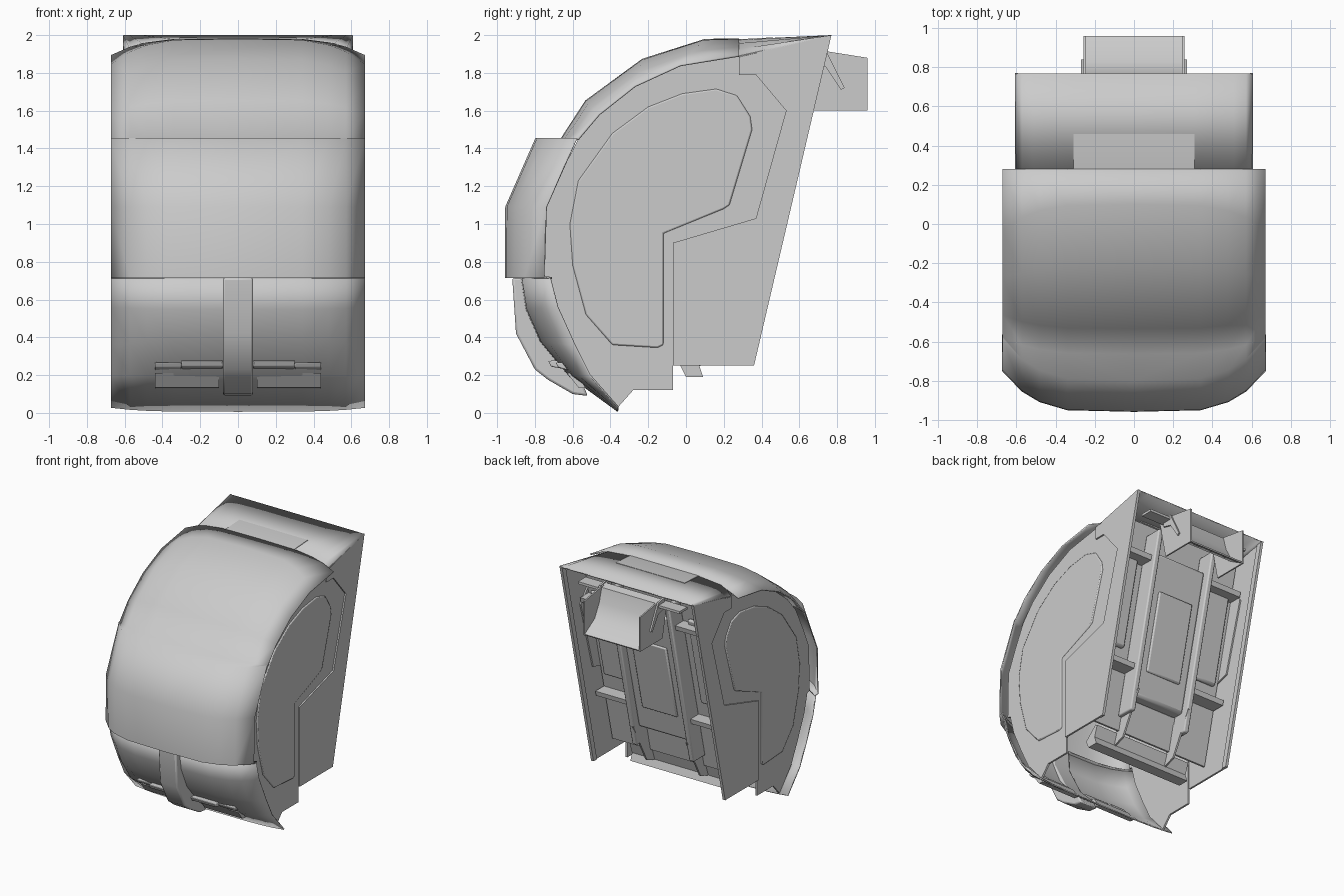
import bpy, bmesh
from mathutils import Vector


def finish(name, bm, mirror=False, bevel=0.0, thick=0.0, angle=0.6):
    bmesh.ops.remove_doubles(bm, verts=bm.verts, dist=1e-5)
    bmesh.ops.recalc_face_normals(bm, faces=bm.faces)
    me = bpy.data.meshes.new(name)
    bm.to_mesh(me)
    bm.free()
    ob = bpy.data.objects.new(name, me)
    bpy.context.collection.objects.link(ob)
    if mirror:
        ob.modifiers.new("Mirror", 'MIRROR').use_clip = True
    if thick:
        s = ob.modifiers.new("Thickness", 'SOLIDIFY')
        s.thickness, s.offset = thick, 0
    if bevel:
        b = ob.modifiers.new("Bevel", 'BEVEL')
        b.width, b.segments = bevel, 2
    bpy.ops.object.select_all(action='DESELECT')
    ob.select_set(True)
    bpy.context.view_layer.objects.active = ob
    bpy.ops.object.shade_smooth_by_angle(angle=angle)
    return ob


def prism(name, pts, x0, x1, mirror=False, bevel=0.0):
    """Extrude a (y, z) polygon from x0 to x1."""
    bm = bmesh.new()
    f = bm.faces.new([bm.verts.new((x0, y, z)) for y, z in pts])
    g = bmesh.ops.extrude_face_region(bm, geom=[f])
    for v in g['geom']:
        if isinstance(v, bmesh.types.BMVert):
            v.co.x = x1
    return finish(name, bm, mirror, bevel)


def loft(name, rows, xs, blend, thick=0.01, angle=0.6):
    """Sheet between centre and rim profiles; rows hold (centre, rim) points."""
    bm = bmesh.new()
    grid = []
    for c, r in rows:
        c, r = Vector(c), Vector(r)
        grid.append([bm.verts.new((x, *r.lerp(c, t))) for x, t in zip(xs, blend)])
    for a, b in zip(grid, grid[1:]):
        for i in range(len(xs) - 1):
            bm.faces.new((a[i], a[i + 1], b[i + 1], b[i]))
    return finish(name, bm, True, 0, thick, angle)


def back(z, d=0.0):
    """Point on the slanted rear plane, moved forward by d."""
    return (0.36 + (z - 0.25) * 0.2343 - d, z)


def slab(name, z0, z1, d0, d1, x0, x1, mirror=True, bevel=0.0):
    """Block parallel to the slanted rear plane."""
    return prism(name, [back(z0, d0), back(z1, d0), back(z1, d1), back(z0, d1)],
                 x0, x1, mirror, bevel)


# Curved front shell in three courses, with chamfered corners
XS = [0, 0.34, 0.48, 0.57, 0.67]
BL = [1, 0.96, 0.76, 0.5, 0]
lower_c = [(-0.36, 0.01), (-0.62, 0.2), (-0.77, 0.38), (-0.845, 0.55), (-0.87, 0.715)]
lower_r = [(-0.36, 0.03), (-0.51, 0.2), (-0.59, 0.36), (-0.68, 0.56), (-0.72, 0.715)]
upper_c = [(-0.66, 1.45), (-0.53, 1.65), (-0.23, 1.87), (0.1, 1.975), (0.28, 1.978)]
upper_r = [(-0.57, 1.45), (-0.46, 1.58), (-0.27, 1.73), (-0.03, 1.84), (0.28, 1.89)]
band = [((-0.84, 0.715), (-0.71, 0.715)), ((-0.955, 0.718), (-0.75, 0.718)),
        ((-0.952, 1.09), (-0.74, 1.09)), ((-0.795, 1.45), (-0.58, 1.45))]
loft("lower_shell", list(zip(lower_c, lower_r)), XS, BL)
loft("front_band_and_upper_shell", band + list(zip(upper_c, upper_r)), XS, BL, angle=1.25)

# Roof behind the shell
loft("roof", [((0.28, 1.972), (0.28, 1.88)), ((0.768, 1.995), (0.768, 1.995))],
     [0, 0.31, 0.51, 0.57, 0.605], [1, 0.97, 0.78, 0.45, 0])
prism("roof_tab", [(0.2, 1.96), (0.28, 1.978), (0.46, 1.988), (0.46, 1.965)], 0, 0.31, True)

# Side plates: recessed front plate, raised cheek panel, rear plate
mid_r = [(-0.748, 0.72), (-0.745, 0.9), (-0.74, 1.09), (-0.66, 1.27)]
step = [(0.37, 1.79), (0.53, 1.6), (0.37, 1.03), (-0.07, 0.9)]
prism("side_plate", lower_r + mid_r + upper_r + step +
      [(-0.07, 0.12), (-0.28, 0.12)], 0.58, 0.595, True)
cheek = [(-0.39, 0.36), (-0.53, 0.52), (-0.6, 0.78), (-0.615, 1.0), (-0.57, 1.23),
         (-0.39, 1.48), (-0.2, 1.62), (-0.02, 1.69), (0.16, 1.715), (0.27, 1.68),
         (0.34, 1.57), (0.35, 1.5), (0.23, 1.1), (0.2, 1.08), (-0.12, 0.95),
         (-0.12, 0.36), (-0.15, 0.345)]
prism("cheek_panel", cheek, 0.585, 0.604, True, 0.008)
prism("rear_side_plate", [(0.77, 2.0), (0.28, 1.89), (0.28, 1.79)] + step +
      [(-0.07, 0.25), (0.36, 0.25)], 0.592, 0.607, True)

# Rear opening rim
slab("rear_rim_side", 0.25, 1.99, 0.0, 0.045, 0.585, 0.6)

# Lower strut and vents on the front
prism("chin_strut", [(-0.92, 0.715), (-0.9, 0.42), (-0.8, 0.23), (-0.73, 0.175), (-0.6, 0.1),
                     (-0.52, 0.09), (-0.55, 0.16), (-0.7, 0.31), (-0.83, 0.55), (-0.84, 0.715)],
      -0.08, 0.08, False, 0.012)
prism("vent_hood", [(-0.66, 0.28), (-0.73, 0.275), (-0.715, 0.245), (-0.63, 0.23)],
      0.08, 0.3, True, 0.006)
prism("vent_hood_outer", [(-0.64, 0.27), (-0.69, 0.265), (-0.675, 0.24), (-0.6, 0.22)],
      0.3, 0.44, True, 0.006)
prism("vent_floor", [(-0.53, 0.13), (-0.57, 0.135), (-0.63, 0.21), (-0.58, 0.21)], 0.1, 0.44, True)

# Interior wall, recessed back panels and pillars
slab("inner_wall", 0.35, 1.93, 0.26, 0.275, 0.0, 0.58)
slab("centre_panel", 0.6, 1.7, 0.16, 0.26, -0.235, 0.235, False, 0.02)
slab("centre_pad", 0.8, 1.42, 0.145, 0.17, -0.16, 0.16, False, 0.012)
slab("side_panel", 0.95, 1.7, 0.225, 0.265, 0.34, 0.54, True, 0.015)
slab("pillar", 0.45, 1.85, 0.11, 0.26, 0.235, 0.28, True, 0.01)
for z in (0.78, 1.62):
    slab("cross_bar", z, z + 0.04, 0.15, 0.26, 0.28, 0.58)

# Gussets and floor ledge below
prism("gusset", [back(0.62, 0.1), back(0.28, 0.2), (0.05, 0.24), back(0.55, 0.28)],
      0.235, 0.25, True)
prism("floor_ledge", [(-0.03, 0.25), (0.0, 0.19), (0.09, 0.19), (0.07, 0.25),
                      (0.1, 0.34), (0.08, 0.35)], 0.0, 0.44, True)

# Rear socket: two side fins with a curved ramp between them
prism("socket_fin", [(0.6, 1.93), (0.74, 1.915), (0.96, 1.88), (0.96, 1.6), (0.67, 1.6)],
      0.245, 0.257, True)
ramp = [(0.68, 1.925), (0.74, 1.91), (0.77, 1.8), (0.83, 1.69), (0.96, 1.61), (0.955, 1.6),
        (0.82, 1.675), (0.755, 1.79), (0.725, 1.895)]
prism("socket_ramp", ramp, 0.0, 0.25, True)
prism("socket_collar", [(0.66, 1.935), (0.74, 1.92), (0.84, 1.72), (0.82, 1.71),
                        (0.74, 1.83), (0.66, 1.85)], 0.255, 0.27, True)
prism("socket_flap", [(0.64, 1.9), (0.74, 1.9), (0.74, 1.88), (0.64, 1.88)], 0.26, 0.46, True)
